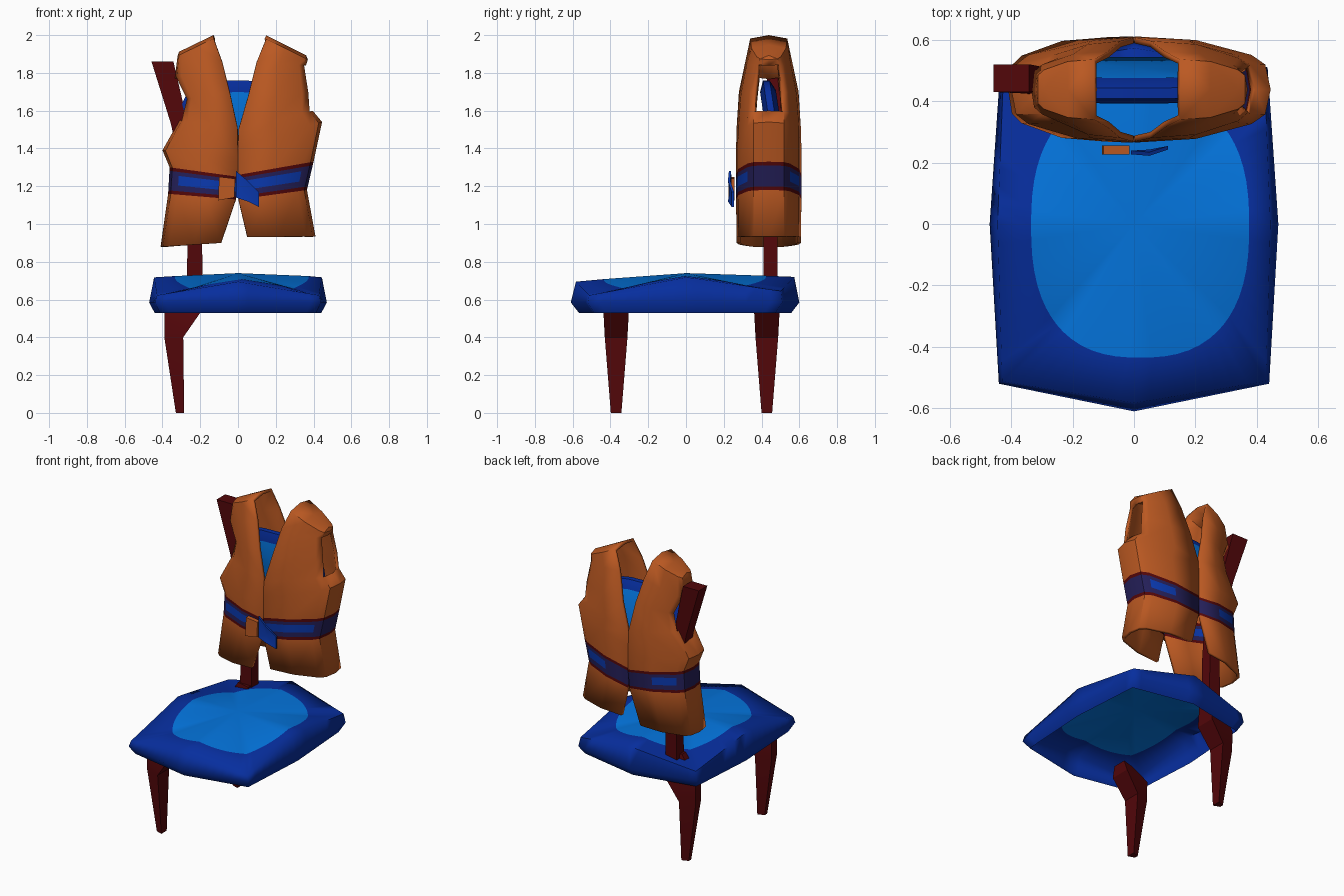
import bpy, bmesh, math
from mathutils import Vector

old = bpy.data.objects.get("Cube")
if old:
    bpy.data.objects.remove(old)


def material(name, rgb):
    m = bpy.data.materials.new(name)
    m.use_nodes = True
    m.diffuse_color = (*rgb, 1)
    node = next(n for n in m.node_tree.nodes if n.type == 'BSDF_PRINCIPLED')
    node.inputs["Base Color"].default_value = (*rgb, 1)
    node.inputs["Roughness"].default_value = 0.8
    return m


orange = material("orange cloth", (.5, .1, .016))
royal = material("dark blue cushion", (.002, .027, .34))
sky = material("light blue cushion", (.001, .175, .72))
maroon = material("maroon wood", (.085, .002, .003))
navy = material("navy belt", (.018, .014, .1))
bright = material("bright blue belt", (.003, .04, .42))


def finish(name, bm, mats, angle=35):
    bmesh.ops.recalc_face_normals(bm, faces=bm.faces)
    mesh = bpy.data.meshes.new(name)
    bm.to_mesh(mesh)
    bm.free()
    for m in mats:
        mesh.materials.append(m)
    ob = bpy.data.objects.new(name, mesh)
    bpy.context.collection.objects.link(ob)
    bpy.ops.object.select_all(action='DESELECT')
    ob.select_set(True)
    bpy.context.view_layer.objects.active = ob
    bpy.ops.object.shade_smooth_by_angle(angle=math.radians(angle))
    return ob


def loft(name, rings, mats, band_mats=None, start=True, apex=None, angle=35):
    """Skin closed rings of equal length; band_mats colours start, bands, end."""
    bm = bmesh.new()
    loops = [[bm.verts.new(p) for p in ring] for ring in rings]
    n = len(loops[0])
    band_mats = band_mats or [0] * (len(rings) + 1)
    caps = [(loops[-1], band_mats[-1], apex)]
    if start:
        caps.append((loops[0], band_mats[0], None))
    for k in range(len(loops) - 1):
        for i in range(n):
            j = (i + 1) % n
            f = bm.faces.new((loops[k][i], loops[k][j], loops[k + 1][j], loops[k + 1][i]))
            f.material_index = band_mats[k + 1]
    for loop, slot, centre in caps:
        c = bm.verts.new(centre or sum((v.co for v in loop), Vector()) / n)
        for i in range(n):
            bm.faces.new((loop[i], loop[(i + 1) % n], c)).material_index = slot
    return finish(name, bm, mats, angle)


def beam(name, sections, outer=1):
    """Beam through sections x, y, z, half width, half depth; outer narrows its right side."""
    loft(name, [[(x + a * w, y + b * d, z)
                 for a, b in ((-1, -outer), (1, -1), (1, 1), (-1, outer))]
                for x, y, z, w, d in sections], [maroon], angle=20)


# Seat: open-bottomed pillow shell with pinched corners and a light oval on top
corners = [Vector(p) for p in ((0, -.61), (.44, -.52), (.47, 0), (.435, .51),
                               (0, .6), (-.435, .51), (-.47, 0), (-.44, -.52))]
STEPS = 8
PEAK = .74
outline = [a.lerp(b, i / STEPS) for a, b in zip(corners, corners[1:] + corners[:1])
           for i in range(STEPS)]
below, widest, edge, oval = [], [], [], []
for i, p in enumerate(outline):
    pinch = 1 - abs((i / STEPS) % 2 - 1)
    z = .695 + .025 * min(1, 1.5 * (p.y + .6)) - .075 * pinch
    inset = .945 + .03 * pinch
    r = (abs(p.x / .355) ** 2.5 + abs(p.y / .43) ** 2.5) ** (-1 / 2.5)
    below.append((p.x * .94, p.y * .93, .53))
    widest.append((p.x, p.y, .585))
    edge.append((p.x * inset, p.y * (inset + .01), z))
    oval.append((p.x * r + .02, p.y * r - .005, PEAK + (z - PEAK) * .7))
loft("seat", [below, widest, edge, oval], [royal, sky], [0, 0, 0, 0, 1],
     start=False, apex=(0, 0, PEAK), angle=75)

# Legs bend inward under the seat
for name, y, top in (("front_leg", -.37, .6), ("back_leg", .428, .7)):
    beam(name, [(-.307, y, 0, .022, .028), (-.34, y, .4, .05, .06),
                (-.295, y, .53, .095, .067), (-.24, y, top, .045, .045)], outer=.45)

# Back post
beam("back_post", [(-.23, .447, .65, .042, .038), (-.228, .447, .95, .038, .037),
                   (-.25, .455, 1.25, .045, .037), (-.31, .465, 1.53, .045, .04),
                   (-.4, .475, 1.86, .058, .045)])


# Back cushion held inside the vest, leaning slightly
def cushion_ring(y, s):
    pts = []
    for i in range(32):
        t = math.tau * i / 32
        c, d = math.cos(t), math.sin(t)
        rise = s * .28 * math.copysign(abs(d) ** .6, d)
        pts.append((s * .31 * math.copysign(abs(c) ** .6, c), y - .15 * rise, 1.48 + rise))
    return pts


loft("back_cushion", [cushion_ring(y, s) for y, s in
                      ((.425, .78), (.45, 1), (.485, 1), (.51, .82))],
     [royal, sky], [1, 0, 0, 0, 1])

# Vest halves: rows of inner z, outer z, inner x, outer x, half depth
BELT = (0, .13, .35, .72, .87, 1)
COLUMNS = ((0, 1), (.45, .93), (.86, .65), (.96, .47), (1, 0))
MIDDLE = .438


def vest_half(name, side, rows):
    low, high = rows[1], rows[2]
    belt = [tuple(a + (b - a) * t for a, b in zip(low, high)) for t in BELT]
    rows = rows[:1] + belt + rows[3:]
    bm = bmesh.new()
    grid = []
    for zi, zo, xi, xo, h in rows:
        half = [(side * (xi + (xo - xi) * u), h * f, zi + (zo - zi) * u) for u, f in COLUMNS]
        full = [(x, MIDDLE - d, z) for x, d, z in half]
        full += [(x, MIDDLE + d, z) for x, d, z in reversed(half[:-1])]
        grid.append([bm.verts.new(p) for p in full])
    last = len(grid[0]) - 1
    for r in range(len(grid) - 1):
        for j in range(last):
            if r in (8, 9) and j in (3, 4):   # armhole
                continue
            f = bm.faces.new((grid[r][j], grid[r][j + 1], grid[r + 1][j + 1], grid[r + 1][j]))
            if r in (1, 5):
                f.material_index = 1
            elif r in (2, 4):
                f.material_index = 2
            elif r == 3:
                f.material_index = 3 if j in (0, 1, last - 2) else 2
    # close the shoulder along a low ridge
    top = grid[-1]
    ridge = [bm.verts.new((v.co.x, MIDDLE, v.co.z + .018)) for v in top[:4]] + [top[4]]
    for j in range(4):
        for a, b in ((top[j], top[j + 1]), (top[last - j], top[last - j - 1])):
            bm.faces.new(list(dict.fromkeys((a, b, ridge[j + 1], ridge[j]))))
    ob = finish(name, bm, [orange, maroon, navy, bright])
    mod = ob.modifiers.new("thickness", 'SOLIDIFY')
    mod.thickness = .02
    mod.offset = -1


vest_half("vest_left", 1, [
    (.93, .935, .05, .41, .17), (1.13, 1.18, .003, .365, .173),
    (1.26, 1.33, .001, .4, .173), (1.4, 1.54, .001, .445, .173),
    (1.5, 1.6, .003, .395, .17), (1.68, 1.7, .055, .385, .158),
    (1.86, 1.84, .1, .36, .124), (1.98, 1.87, .15, .37, .098)])
vest_half("vest_right", -1, [
    (.9, .88, .09, .41, .17), (1.13, 1.16, .012, .37, .173),
    (1.25, 1.3, .001, .362, .173), (1.34, 1.39, .001, .4, .173),
    (1.51, 1.55, .003, .31, .17), (1.7, 1.66, .045, .28, .158),
    (1.86, 1.77, .085, .335, .124), (1.982, 1.89, .13, .32, .098)])


# Belt knot and hanging tie end
def plate(name, shape, y, depth, mat):
    loft(name, [[(x, y + slope + d, z) for x, z, slope in shape] for d in (0, depth)], [mat])


plate("belt_knot", [(-.105, 1.125, 0), (-.02, 1.14, 0), (-.015, 1.24, 0), (-.1, 1.25, 0)],
      .226, .03, orange)
plate("belt_tie", [(-.01, 1.14, .005), (.05, 1.12, 0), (.11, 1.09, .02), (.11, 1.17, .02),
                   (.05, 1.23, 0), (-.01, 1.28, .005)], .222, .012, bright)
